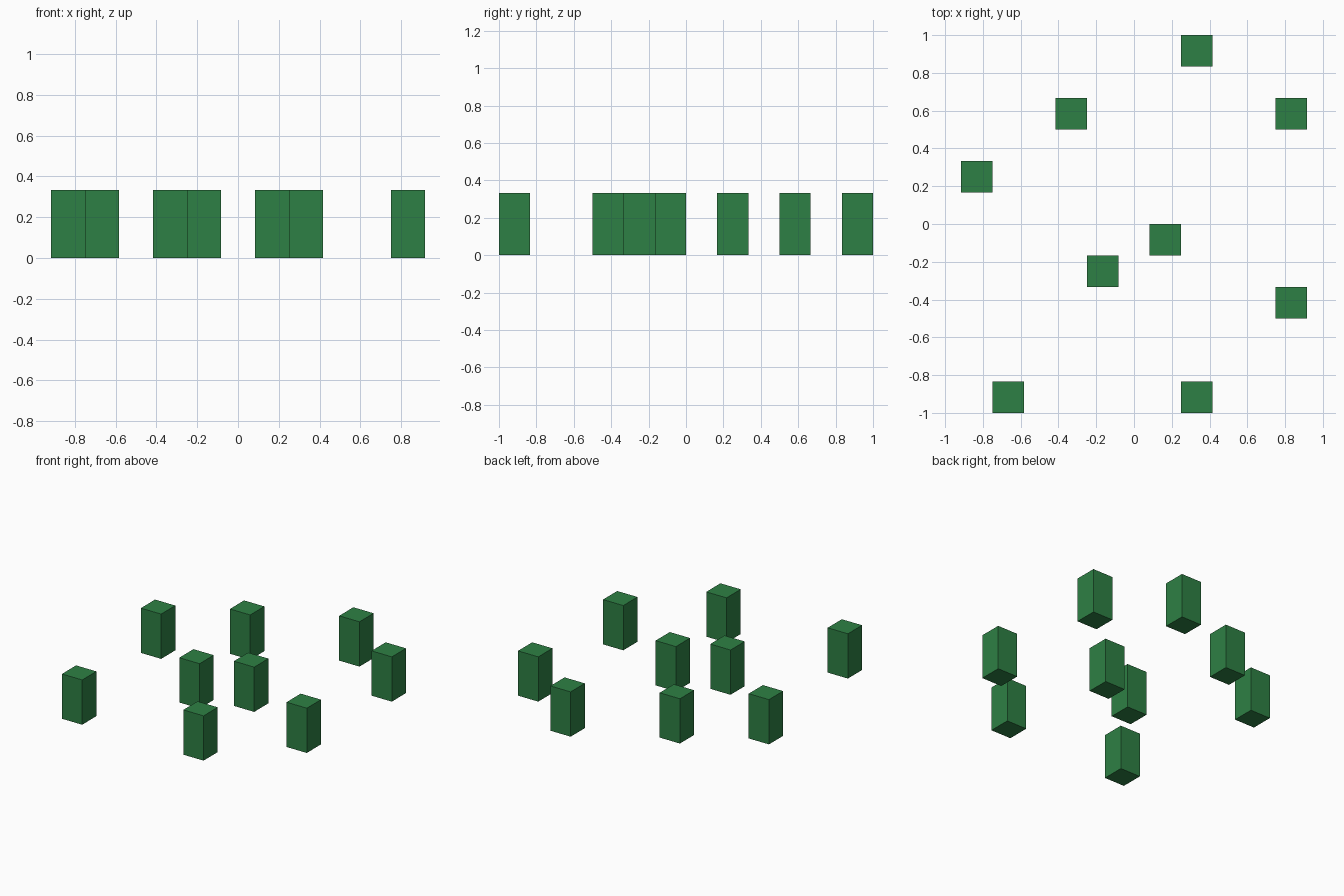
import bpy

if "Cube" in bpy.data.objects:
    bpy.data.objects.remove(bpy.data.objects["Cube"])

# One flat green for all posts
green = bpy.data.materials.new("green")
green.diffuse_color = (0.027, 0.216, 0.058, 1.0)
green.use_nodes = True
green.node_tree.nodes["Principled BSDF"].inputs["Base Color"].default_value = green.diffuse_color

U = 1 / 12            # grid unit: posts are 2 x 2 x 4 units
W, H = 2 * U, 4 * U

# Post centres on the ground plane, in grid units
centres = [(4, 11), (-4, 7), (10, 7), (-10, 3), (2, -1),
           (-2, -3), (10, -5), (-8, -11), (4, -11)]


def post(index, x, y):
    bpy.ops.mesh.primitive_cube_add(size=1, location=(x * U, y * U, H / 2))
    obj = bpy.context.object
    obj.name = f"post_{index}"
    obj.scale = (W, W, H)
    bpy.ops.object.transform_apply(location=False, rotation=False, scale=True)
    obj.data.materials.append(green)


# Scattered posts
for i, (x, y) in enumerate(centres, 1):
    post(i, x, y)
